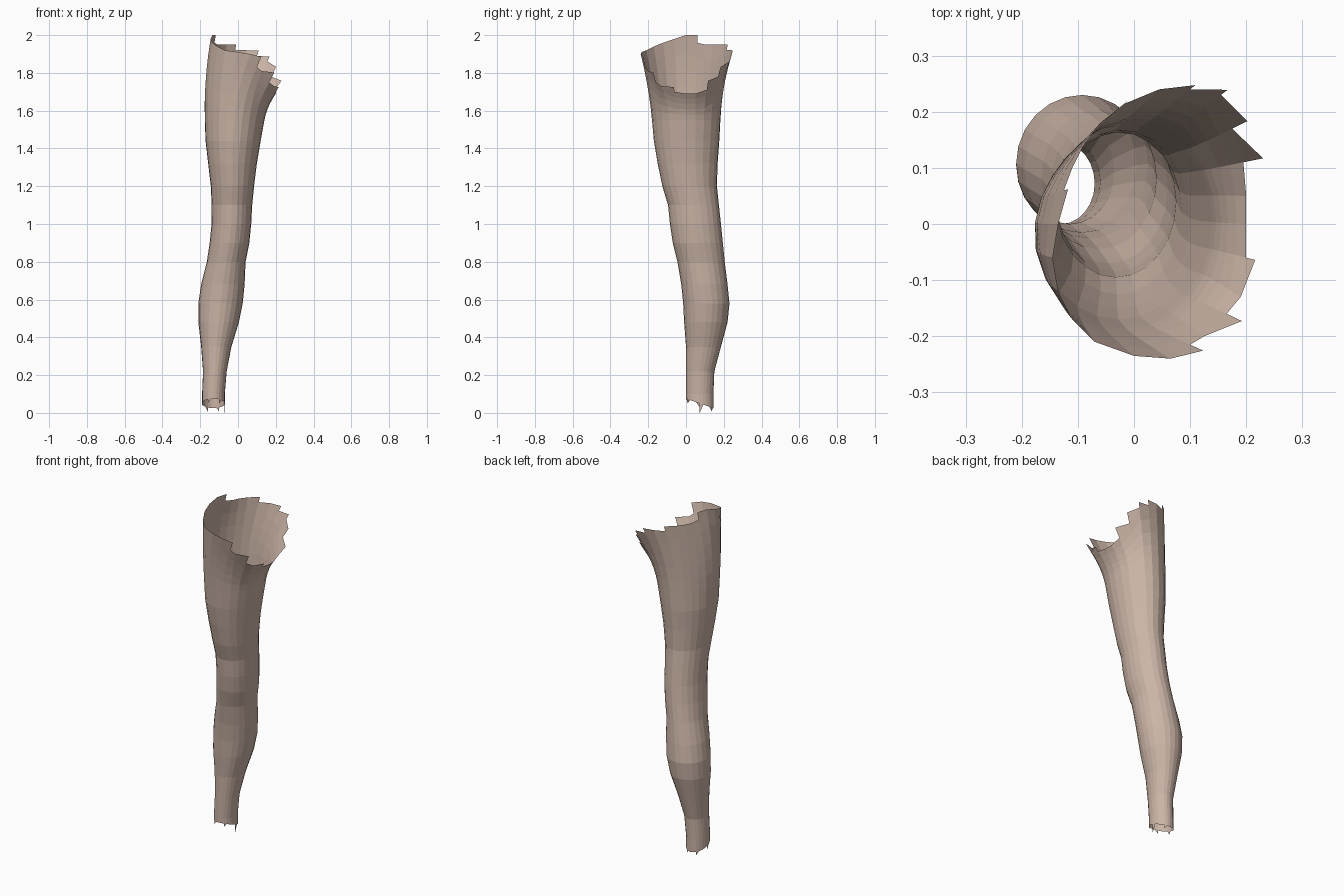
import bpy
import bmesh
import math
from mathutils import Vector

cube = bpy.data.objects.get("Cube")
if cube:
    bpy.data.objects.remove(cube)

SIDES = 24
RIM_STEPS = 5

# Leg silhouette: height, x min, x max, y min, y max
SECTIONS = [
    (.1, -.19, -.07, 0, .145),
    (.22, -.185, -.06, 0, .15),
    (.35, -.195, -.035, 0, .185),
    (.48, -.21, .005, -.01, .22),
    (.58, -.21, .025, -.015, .23),
    (.68, -.195, .035, -.025, .22),
    (.8, -.165, .04, -.045, .205),
    (.9, -.15, .06, -.07, .195),
    (1, -.14, .07, -.085, .185),
    (1.1, -.14, .075, -.095, .175),
    (1.2, -.145, .085, -.125, .165),
    (1.32, -.16, .1, -.15, .17),
    (1.44, -.175, .12, -.17, .18),
    (1.55, -.18, .14, -.18, .187),
]

# Torn upper rim, anticlockwise from the left side of the body
RIM = [
    (.2, 0, 1.69), (.2, .05, 1.69), (.195, .11, 1.71), (.175, .17, 1.78),
    (.155, .23, 1.86), (.1, .24, 1.89), (.045, .24, 1.92), (-.015, .215, 1.92),
    (-.06, .18, 1.95), (-.09, .14, 1.95), (-.11, .1, 1.95), (-.125, .06, 1.96),
    (-.135, 0, 2), (-.145, -.06, 1.98), (-.135, -.12, 1.96), (-.11, -.17, 1.94),
    (-.07, -.21, 1.92), (0, -.235, 1.91), (.065, -.24, 1.9), (.1, -.215, 1.83),
    (.125, -.2, 1.81), (.165, -.16, 1.75), (.19, -.13, 1.73), (.2, -.06, 1.7),
]


def section_points(z, x0, x1, y0, y1):
    """Rounded cross-section, flattened on its back outer side in the thigh."""
    flatten = 0.1 * max(0, min(1, z - 1)) * 2
    points = []
    for i in range(SIDES):
        a = math.tau * i / SIDES
        r = 1 - flatten * max(0, math.cos(a - math.radians(135))) ** 4
        points.append(Vector(((x0 + x1) / 2 + (x1 - x0) / 2 * r * math.cos(a),
                              (y0 + y1) / 2 + (y1 - y0) / 2 * r * math.sin(a), z)))
    return points


def flared_rings(below, base):
    """Carry each column on from the thigh in a curve up to the rim."""
    rings = []
    for step in range(1, RIM_STEPS + 1):
        t = step / RIM_STEPS
        ring = []
        for low, start, end in zip(below, base, map(Vector, RIM)):
            slope = (start - low) / (start.z - low.z)
            control = start + slope * (end.z - start.z) / 2
            ring.append(start.lerp(control, t).lerp(control.lerp(end, t), t))
        rings.append(ring)
    return rings


def ankle_ring(ring):
    """Sloping lower edge, deeper at the back."""
    lowered = []
    for i, p in enumerate(ring):
        lowered.append(Vector((p.x, p.y, .05 - .025 * math.sin(math.tau * i / SIDES))))
    return lowered


rings = [section_points(*s) for s in SECTIONS]
rings = [ankle_ring(rings[0])] + rings + flared_rings(rings[-2], rings[-1])

# Leg shell
bm = bmesh.new()
verts = [[bm.verts.new(p) for p in ring] for ring in rings]
for lower, upper in zip(verts, verts[1:]):
    for i in range(SIDES):
        j = (i + 1) % SIDES
        bm.faces.new((lower[i], lower[j], upper[j], upper[i]))

# Stepped tears along the upper rim
top, under = verts[-1], verts[-2]
for i in range(SIDES):
    j = (i + 1) % SIDES
    drop = top[i].co.z - top[j].co.z
    if abs(drop) > .025:
        k = j if drop > 0 else i
        along = (top[k].co - under[k].co).normalized()
        tip = bm.verts.new(top[k].co + along * min(abs(drop), .06))
        bm.faces.new((top[i], top[j], tip))

# Hanging teeth along the ankle edge
foot = verts[0]
for i in range(0, SIDES, 4):
    depth = foot[i].co.z if i == 0 else .02
    tip = bm.verts.new(foot[i].co - Vector((0, 0, depth)))
    bm.faces.new((foot[i + 1], foot[i], tip))

mesh = bpy.data.meshes.new("leg_shell")
bm.to_mesh(mesh)
bm.free()
leg = bpy.data.objects.new("leg_shell", mesh)
bpy.context.collection.objects.link(leg)

# Skin colour
skin = bpy.data.materials.new("pale_skin")
skin.use_nodes = True
colour = (.6, .46, .385, 1)
skin.diffuse_color = colour
skin.node_tree.nodes["Principled BSDF"].inputs["Base Color"].default_value = colour
mesh.materials.append(skin)
